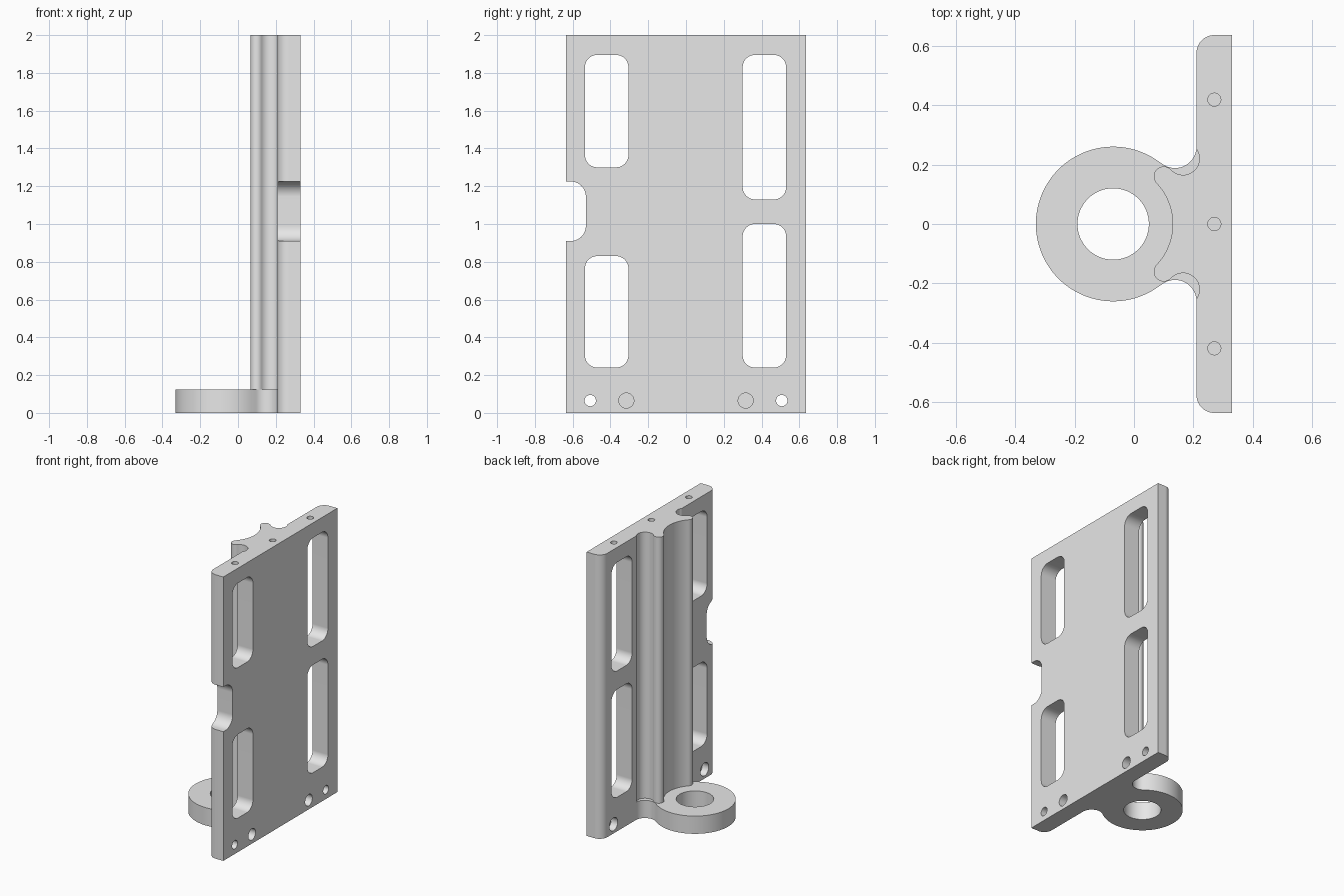
import bpy, bmesh
from math import sin, cos, radians

if "Cube" in bpy.data.objects:
    bpy.data.objects.remove(bpy.data.objects["Cube"], do_unlink=True)

grey = bpy.data.materials.new("light grey metal")
grey.use_nodes = True
grey.diffuse_color = (0.8, 0.8, 0.8, 1)
grey.node_tree.nodes["Principled BSDF"].inputs["Base Color"].default_value = (0.8, 0.8, 0.8, 1)


def arc(cx, cy, r, start, end, steps=16):
    angles = [radians(start + (end - start) * i / steps) for i in range(steps + 1)]
    return [(cx + r * cos(a), cy + r * sin(a)) for a in angles]


def circle(cx, cy, r, steps=48):
    return arc(cx, cy, r, 0, 360, steps)[:-1]


def rounded_rect(u0, u1, v0, v1, r):
    return (arc(u1 - r, v1 - r, r, 0, 90, 10) + arc(u0 + r, v1 - r, r, 90, 180, 10)
            + arc(u0 + r, v0 + r, r, 180, 270, 10) + arc(u1 - r, v0 + r, r, 270, 360, 10))


def mirrored(half):
    """Close a half outline by reflecting it in y."""
    return half + [(x, -y) for x, y in reversed(half) if abs(y) > 1e-6]


def prism(name, outline, low, high, axis="Z"):
    """Extrude an xy outline along z, or a yz outline along x."""
    bm = bmesh.new()
    verts = [bm.verts.new((u, v, low) if axis == "Z" else (low, u, v)) for u, v in outline]
    face = bm.faces.new(verts)
    moved = bmesh.ops.extrude_face_region(bm, geom=[face])["geom"]
    step = (0, 0, high - low) if axis == "Z" else (high - low, 0, 0)
    bmesh.ops.translate(bm, vec=step, verts=[g for g in moved if isinstance(g, bmesh.types.BMVert)])
    bmesh.ops.recalc_face_normals(bm, faces=bm.faces)
    mesh = bpy.data.meshes.new(name)
    bm.to_mesh(mesh)
    bm.free()
    mesh.materials.append(grey)
    obj = bpy.data.objects.new(name, mesh)
    bpy.context.collection.objects.link(obj)
    return obj


def combine(target, tool, operation):
    mod = target.modifiers.new(operation.lower(), "BOOLEAN")
    mod.operation, mod.solver, mod.object = operation, "EXACT", tool
    bpy.context.view_layer.objects.active = target
    bpy.ops.object.modifier_apply(modifier=mod.name)
    bpy.data.objects.remove(tool, do_unlink=True)


# Plate with a grooved, scooped spine on its inner face
plate_half = ([(0.33, 0.635)]
              + arc(0.27, 0.575, 0.06, 90, 180)
              + arc(0.165, 0.22, 0.055, 35.5, -137.3, 28)
              + arc(0.1, 0.16, 0.0335, 42.7, 223.3, 20)[1:]
              + arc(-0.07, 0, 0.2, 43.3, 0, 20)[1:])
bracket = prism("mounting_bracket", mirrored(plate_half), 0, 2)

# Ring lug at the foot, with filleted neck
lug_half = ([(0.25, 0.26)]
            + arc(0.138, 0.26, 0.072, 0, -128.7, 20)
            + arc(-0.07, 0, 0.26, 51.3, 180, 40)[1:])
combine(bracket, prism("ring_lug", mirrored(lug_half), 0, 0.125), "UNION")
combine(bracket, prism("lug_bore", circle(-0.07, 0, 0.12, 64), -0.1, 0.3), "DIFFERENCE")

# Windows and edge notch
openings = [(-0.535, -0.305, 1.3, 1.895, 0.065), (-0.535, -0.305, 0.24, 0.83, 0.065),
            (0.3, 0.53, 1.13, 1.895, 0.065), (0.3, 0.53, 0.24, 1.0, 0.065),
            (-0.8, -0.53, 0.91, 1.225, 0.08)]
for opening in openings:
    combine(bracket, prism("window", rounded_rect(*opening), 0.1, 0.4, "X"), "DIFFERENCE")

# Counterbored screw holes and blind dowel holes along the foot
for side in (-1, 1):
    for y, r, low, high in ((0.507, 0.03, 0.1, 0.4), (0.507, 0.046, 0.1, 0.26), (0.316, 0.04, 0.26, 0.4)):
        combine(bracket, prism("foot_hole", circle(side * y, 0.065, r, 32), low, high, "X"), "DIFFERENCE")

# Blind holes in the top edge
for y in (-0.418, 0, 0.418):
    combine(bracket, prism("top_hole", circle(0.27, y, 0.022, 24), 1.92, 2.1), "DIFFERENCE")

# Smooth curves, flat faces
bpy.ops.object.select_all(action="DESELECT")
bracket.select_set(True)
bpy.context.view_layer.objects.active = bracket
bpy.ops.object.shade_smooth_by_angle(angle=radians(30))
weighted = bracket.modifiers.new("weighted_normals", "WEIGHTED_NORMAL")
weighted.keep_sharp = True
